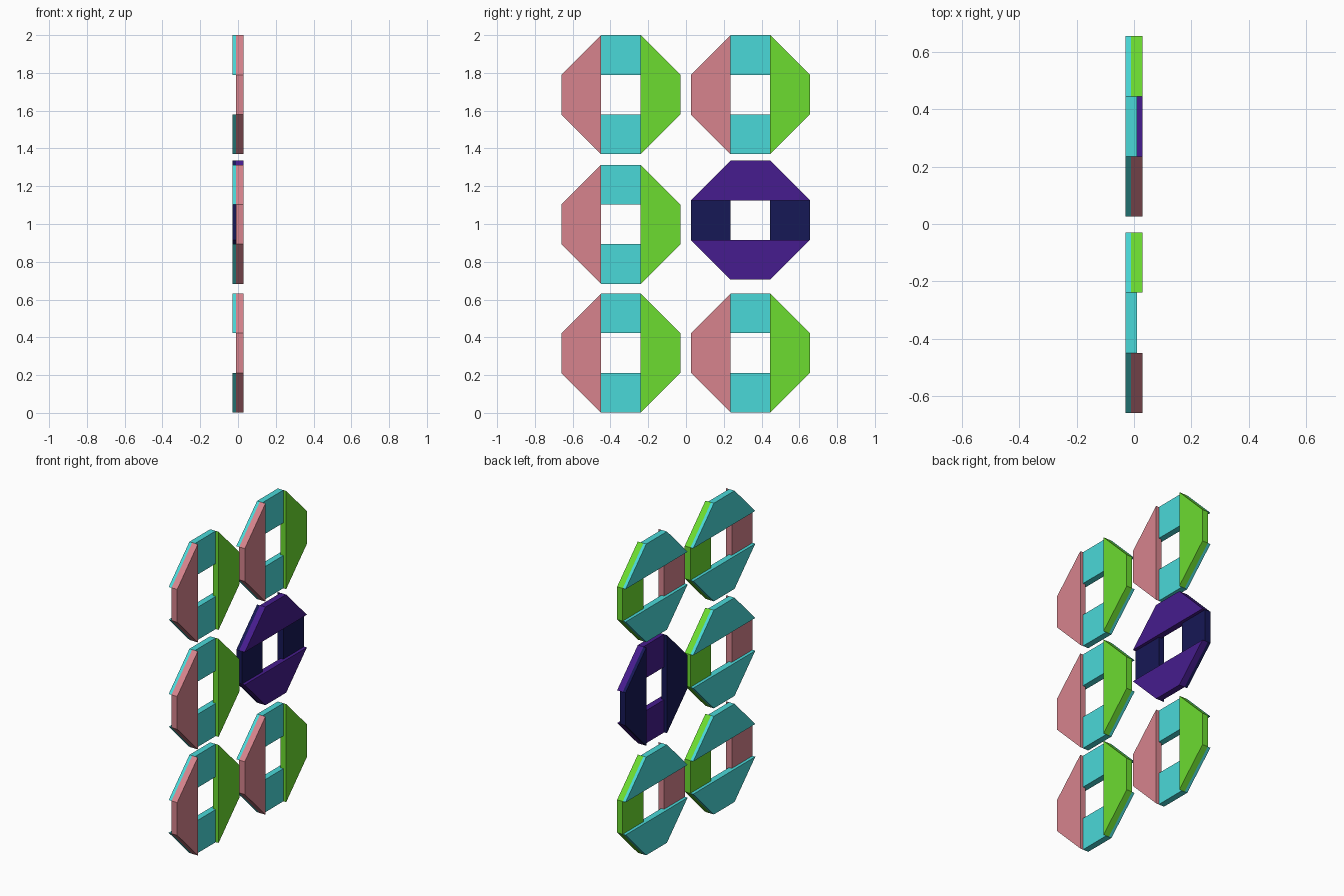
import bpy, bmesh
from mathutils import Matrix, Vector
from math import pi

if "Cube" in bpy.data.objects:
    bpy.data.objects.remove(bpy.data.objects["Cube"])

OUT, INN = 0.315, 0.105      # ring half size, half opening
BACK, LOW, MID, FRONT = -0.03, -0.01, 0.01, 0.03


def srgb(*c):
    return [((v / 255 + 0.055) / 1.055) ** 2.4 for v in c] + [1]


def material(name, rgb):
    m = bpy.data.materials.new(name)
    m.diffuse_color = srgb(*rgb)
    m.use_nodes = True
    m.node_tree.nodes["Principled BSDF"].inputs["Base Color"].default_value = m.diffuse_color
    return m


PINK = material("pink", (215, 132, 141))
GREEN = material("green", (108, 220, 48))
CYAN = material("cyan", (74, 216, 216))
PURPLE = material("purple", (70, 28, 142))
NAVY = material("navy", (22, 24, 86))


def extrude(bm, faces, dx):
    r = bmesh.ops.extrude_face_region(bm, geom=faces)
    verts = [g for g in r["geom"] if isinstance(g, bmesh.types.BMVert)]
    bmesh.ops.translate(bm, verts=verts, vec=(dx, 0, 0))
    bmesh.ops.delete(bm, geom=faces, context="FACES_ONLY")
    return [g for g in r["geom"] if isinstance(g, bmesh.types.BMFace)]


def bar(name, centre, angle, mat, front):
    """Trapezoid bar at the top of a ring, turned about x by angle."""
    bm = bmesh.new()
    x = LOW if front else BACK
    v = lambda y, z: bm.verts.new((x, y, z))
    if front:
        # full-thickness plate
        f = bm.faces.new([v(-OUT, INN), v(OUT, INN), v(INN, OUT), v(-INN, OUT)])
        bot = f.copy()
        extrude(bm, [f], FRONT - LOW)
    else:
        # thin lapped ends with a thicker middle
        a, b, c, d = v(-OUT, INN), v(-INN, INN), v(INN, INN), v(OUT, INN)
        e, g = v(INN, OUT), v(-INN, OUT)
        fs = [bm.faces.new(q) for q in ([b, c, e, g], [a, b, g], [c, d, e])]
        bot = [f.copy() for f in fs]
        top = extrude(bm, fs, LOW - BACK)
        mid = min(top, key=lambda f: abs(f.calc_center_median().y))
        extrude(bm, [mid], MID - LOW)
    bmesh.ops.remove_doubles(bm, verts=bm.verts, dist=1e-5)
    bmesh.ops.recalc_face_normals(bm, faces=bm.faces)
    me = bpy.data.meshes.new(name)
    bm.transform(Matrix.Rotation(angle, 4, "X"))
    bm.to_mesh(me)
    bm.free()
    me.materials.append(mat)
    ob = bpy.data.objects.new(name, me)
    ob.location = Vector(centre)
    bpy.context.collection.objects.link(ob)


def ring(name, y, z, turn, first, second, lap):
    c = (0, y, z)
    bar(name + "_front_bar_a", c, turn + pi / 2, first, True)
    bar(name + "_front_bar_b", c, turn - pi / 2, second, True)
    bar(name + "_back_bar_a", c, turn, lap, False)
    bar(name + "_back_bar_b", c, turn + pi, lap, False)


# Two columns of three rings; one ring is turned a quarter and recoloured
for row, z in enumerate((0.317, 0.998, 1.685)):
    for side, y in (("left", -0.345), ("right", 0.341)):
        name = f"ring_{side}_{row + 1}"
        if side == "right" and row == 1:
            ring(name, y, 1.02, pi / 2, PURPLE, PURPLE, NAVY)
        else:
            ring(name, y, z, 0, PINK, GREEN, CYAN)
